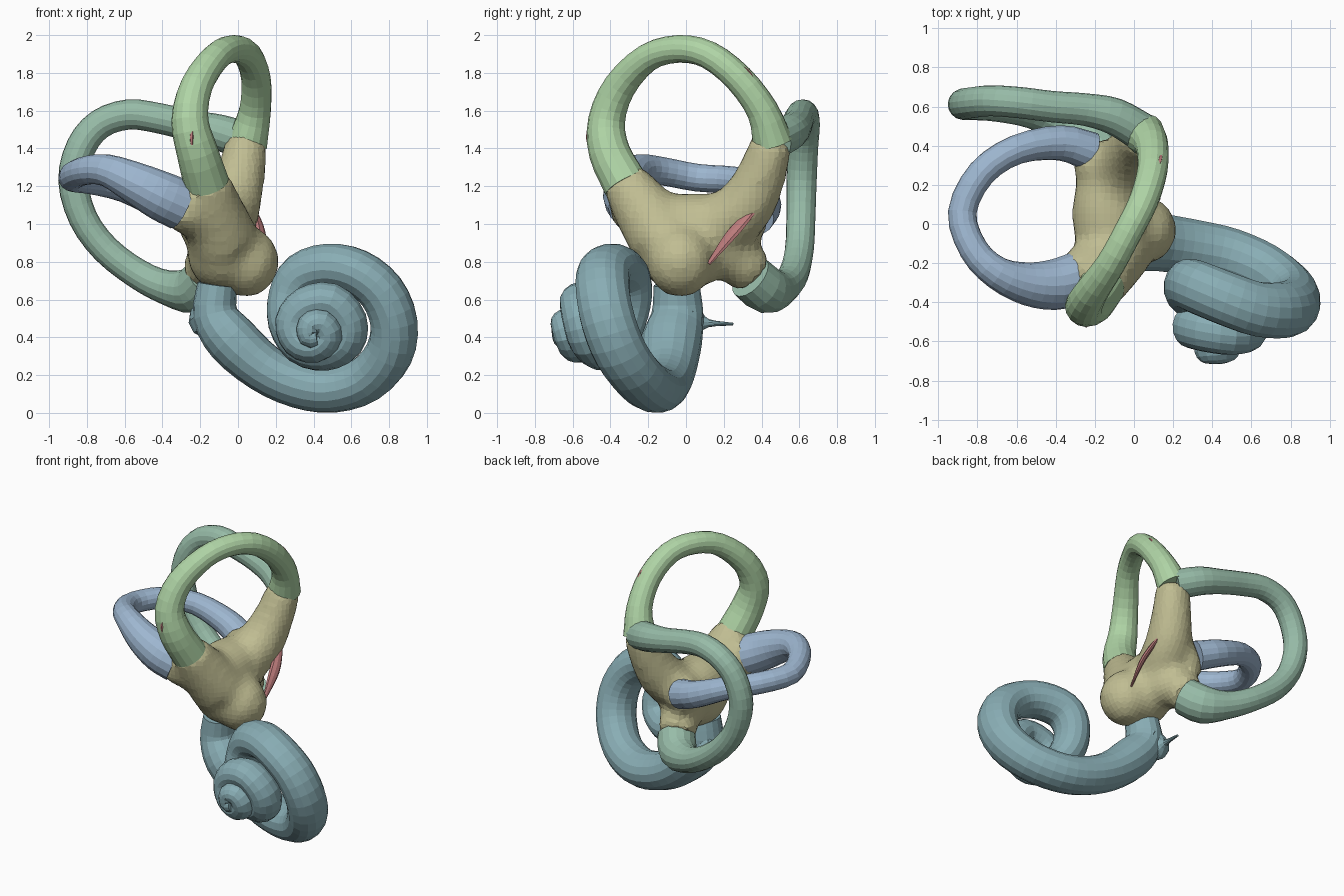
import bpy, bmesh, math
from mathutils import Vector, Matrix


def material(name, rgb):
    m = bpy.data.materials.new(name)
    m.diffuse_color = (*rgb, 1)
    return m


def spline(pts, steps):
    """Catmull-Rom through (x, y, z, radius) points."""
    p = [Vector(q) for q in pts]
    p = [2 * p[0] - p[1]] + p + [2 * p[-1] - p[-2]]
    out = []
    for i in range(1, len(p) - 2):
        a, b, c, d = p[i - 1:i + 3]
        for s in range(steps):
            t = s / steps
            out.append(0.5 * (2 * b + (c - a) * t + (2 * a - 5 * b + 4 * c - d) * t * t
                              + (3 * b - a - 3 * c + d) * t ** 3))
    return out + [p[-2]]


def add_tube(bm, pts, steps=3, sides=16, flat=1.0, stretch_y=1.0):
    path = spline(pts, steps)
    pos = [q.to_3d() for q in path]
    rings, n = [], None
    for i, c in enumerate(pos):
        t = (pos[min(i + 1, len(pos) - 1)] - pos[max(i - 1, 0)]).normalized()
        n = t.orthogonal() if n is None else n - t * n.dot(t)
        n.normalize()
        b = t.cross(n)
        r = max(path[i][3], 0.003)
        ring = []
        for k in range(sides):
            a = 2 * math.pi * k / sides
            o = r * (math.cos(a) * n + flat * math.sin(a) * b)
            o.y *= stretch_y
            ring.append(bm.verts.new(c + o))
        rings.append(ring)
    for r0, r1 in zip(rings, rings[1:]):
        for k in range(sides):
            j = (k + 1) % sides
            bm.faces.new((r0[k], r0[j], r1[j], r1[k]))
    bm.faces.new(rings[0][::-1])
    bm.faces.new(rings[-1])


def finish(bm, name, mat):
    bmesh.ops.recalc_face_normals(bm, faces=bm.faces[:])
    me = bpy.data.meshes.new(name)
    bm.to_mesh(me)
    bm.free()
    me.materials.append(mat)
    ob = bpy.data.objects.new(name, me)
    bpy.context.collection.objects.link(ob)
    return ob


def tube(name, pts, mat, **kw):
    bm = bmesh.new()
    add_tube(bm, pts, **kw)
    return finish(bm, name, mat)


light_green = material("light_green", (0.43, 0.66, 0.38))
sea_green = material("sea_green", (0.31, 0.50, 0.39))
blue = material("blue", (0.34, 0.47, 0.63))
teal = material("teal", (0.25, 0.42, 0.46))
sand = material("sand", (0.53, 0.51, 0.29))
red = material("red", (0.50, 0.20, 0.20))

# Upright front-to-back canal
tube("anterior_canal", [
    (-.165, -.32, 1.21, .12), (-.215, -.405, 1.38, .11), (-.255, -.42, 1.55, .098),
    (-.22, -.35, 1.73, .086), (-.12, -.205, 1.88, .075), (-.03, -.04, 1.927, .073),
    (.05, .12, 1.895, .075), (.095, .28, 1.77, .078), (.09, .405, 1.60, .085),
    (.05, .46, 1.43, .108)], light_green)

# Upright side-to-side canal at the back
tube("posterior_canal", [
    (.04, .47, 1.44, .10), (-.10, .55, 1.485, .095), (-.25, .585, 1.52, .083),
    (-.42, .60, 1.56, .08), (-.58, .62, 1.58, .08), (-.73, .63, 1.53, .079),
    (-.83, .62, 1.41, .08), (-.872, .612, 1.23, .08), (-.82, .608, 1.03, .077),
    (-.70, .60, .865, .077), (-.53, .57, .735, .08), (-.38, .51, .665, .092),
    (-.24, .43, .65, .125), (-.16, .34, .72, .125)], sea_green)

# Level canal
tube("lateral_canal", [
    (-.22, .37, 1.04, .10), (-.38, .415, 1.10, .09), (-.60, .38, 1.19, .076),
    (-.78, .26, 1.23, .073), (-.878, .06, 1.245, .073), (-.82, -.13, 1.28, .075),
    (-.70, -.25, 1.285, .085), (-.55, -.305, 1.22, .11), (-.41, -.31, 1.15, .13),
    (-.30, -.28, 1.10, .135)], blue)

# Spiral: basal turn, second turn, apex
tube("cochlea", [
    (-.11, -.05, .68, .105), (-.12, -.045, .52, .12), (-.03, -.075, .385, .14),
    (.14, -.095, .235, .13), (.32, -.125, .15, .127), (.50, -.165, .125, .125),
    (.68, -.245, .18, .125), (.80, -.345, .315, .127), (.825, -.41, .48, .127),
    (.76, -.44, .64, .125), (.63, -.435, .745, .123), (.48, -.385, .775, .122),
    (.34, -.33, .73, .12), (.275, -.31, .62, .115), (.27, -.34, .48, .112),
    (.34, -.39, .36, .108), (.46, -.44, .33, .107), (.565, -.50, .38, .105),
    (.58, -.535, .49, .103), (.49, -.555, .59, .10), (.36, -.54, .57, .098),
    (.29, -.525, .48, .095), (.32, -.54, .38, .09), (.41, -.575, .35, .085),
    (.475, -.61, .41, .08), (.44, -.63, .475, .075), (.38, -.635, .46, .07),
    (.38, -.64, .40, .06), (.42, -.645, .40, .05)], teal, stretch_y=1.15)
tube("cochlea_window_spur", [
    (-.11, -.04, .52, .12), (-.165, .03, .49, .105), (-.175, .07, .48, .07),
    (-.17, .12, .475, .022), (-.165, .25, .47, .007)], teal, sides=10)

# Central chamber: blended ellipsoids and canal roots
bm = bmesh.new()
for c, s in (((-.13, .05, 1.0), (.19, .34, .165)),
             ((.04, -.03, .80), (.18, .18, .19)),
             ((-.08, -.02, .84), (.19, .235, .20))):
    bmesh.ops.create_uvsphere(bm, u_segments=24, v_segments=14, radius=1,
                              matrix=Matrix.Translation(c) @ Matrix.Diagonal((*s, 1)))
for root in (
        [(-.17, -.335, 1.24, .125), (-.14, -.24, 1.10, .16), (-.08, -.12, .92, .19)],
        [(-.33, -.285, 1.11, .14), (-.22, -.24, 1.07, .15), (-.1, -.1, 1.0, .16)],
        [(.05, .46, 1.45, .113), (.01, .395, 1.25, .135), (-.04, .30, 1.08, .16), (-.1, .12, .95, .17)],
        [(-.18, .36, .73, .13), (-.14, .27, .81, .135), (-.1, .12, .88, .17)],
        [(-.24, .375, 1.045, .108), (-.17, .28, 1.01, .14), (-.1, .12, .98, .15)]):
    add_tube(bm, root)
vestibule = finish(bm, "vestibule", sand)
mod = vestibule.modifiers.new("blend", "REMESH")
mod.mode = "VOXEL"
mod.voxel_size = .035
mod = vestibule.modifiers.new("soften", "SMOOTH")
mod.factor = .5
mod.iterations = 8

# Thin slivers on the surfaces
tube("aqueduct", [(.125, .12, .79, .012), (.125, .22, .92, .034), (.11, .29, 1.0, .034),
                  (.075, .38, 1.10, .018)], red, sides=8, flat=.5)
tube("front_sliver", [(-.24, -.508, 1.40, .008), (-.245, -.518, 1.46, .012),
                      (-.24, -.51, 1.53, .006)], red, sides=6)
tube("top_sliver", [(.105, .26, 1.86, .006), (.13, .32, 1.81, .014),
                    (.14, .37, 1.75, .006)], red, sides=6)
